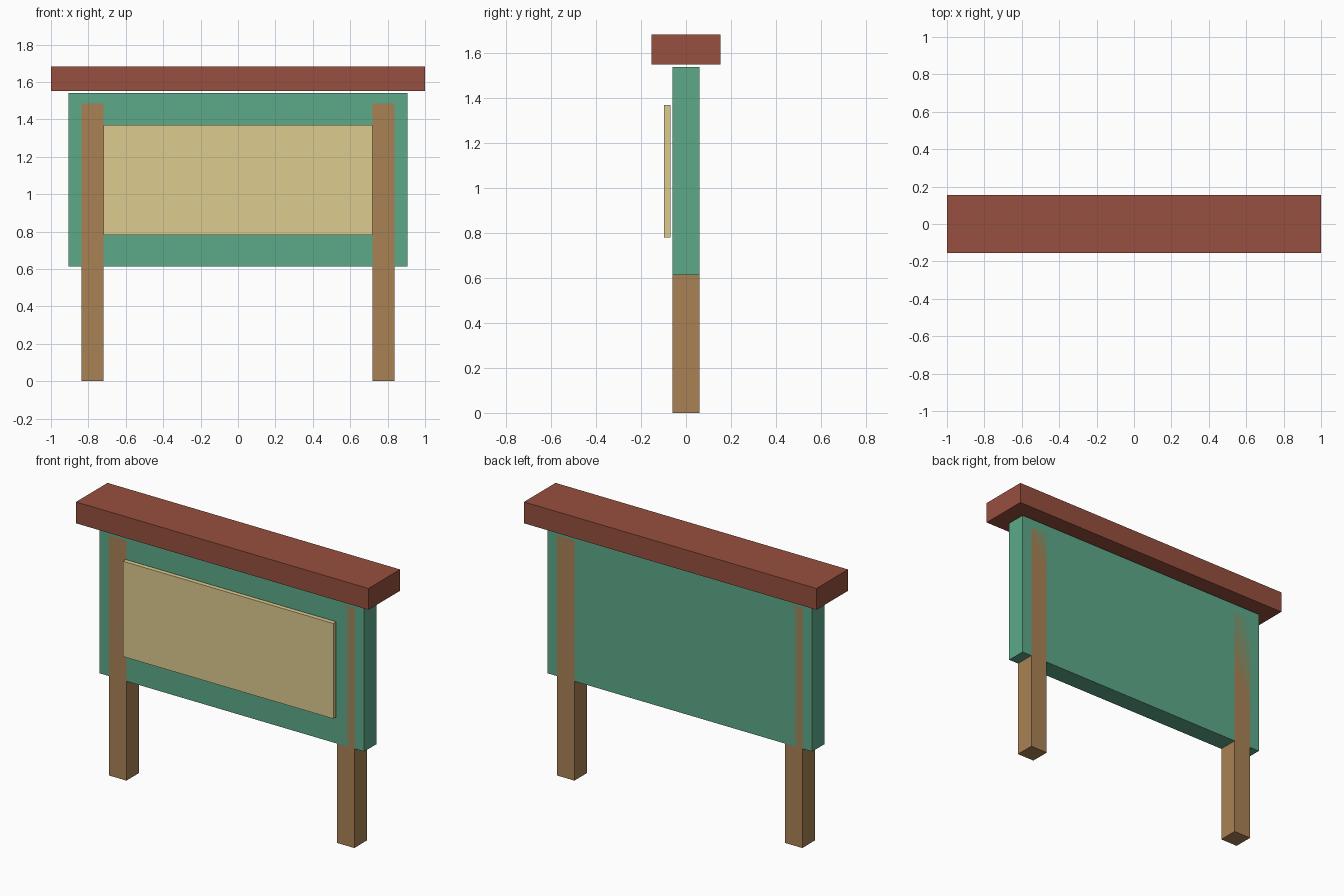
import bpy, bmesh
from mathutils import Vector

if "Cube" in bpy.data.objects:
    bpy.data.objects.remove(bpy.data.objects["Cube"])


def material(name, rgb):
    m = bpy.data.materials.new(name)
    m.diffuse_color = (*rgb, 1)
    m.use_nodes = True
    m.node_tree.nodes["Principled BSDF"].inputs["Base Color"].default_value = m.diffuse_color
    return m


def box(name, lo, hi, mat):
    """Axis-aligned box between two corners."""
    lo, hi = Vector(lo), Vector(hi)
    bm = bmesh.new()
    bmesh.ops.create_cube(bm, size=1)
    for v in bm.verts:
        v.co = (lo + hi) / 2 + v.co * (hi - lo)
    me = bpy.data.meshes.new(name)
    bm.to_mesh(me)
    bm.free()
    me.materials.append(mat)
    ob = bpy.data.objects.new(name, me)
    bpy.context.collection.objects.link(ob)
    return ob


wood = material("wood", (0.40, 0.22, 0.09))
green = material("green_paint", (0.11, 0.40, 0.25))
paper = material("paper", (0.73, 0.60, 0.28))
red = material("red_roof", (0.31, 0.08, 0.05))

# Two posts, flush with the panel faces
for side, x in (("left", -0.779), ("right", 0.779)):
    box(side + "_post", (x - 0.059, -0.061, 0), (x + 0.059, 0.061, 1.485), wood)

# Main panel, notice sheet just in front of it, and roof cap above
box("panel", (-0.905, -0.061, 0.614), (0.905, 0.061, 1.54), green)
box("notice_board", (-0.72, -0.097, 0.781), (0.72, -0.069, 1.37), paper)
box("roof_cap", (-1, -0.154, 1.551), (1, 0.154, 1.683), red)
